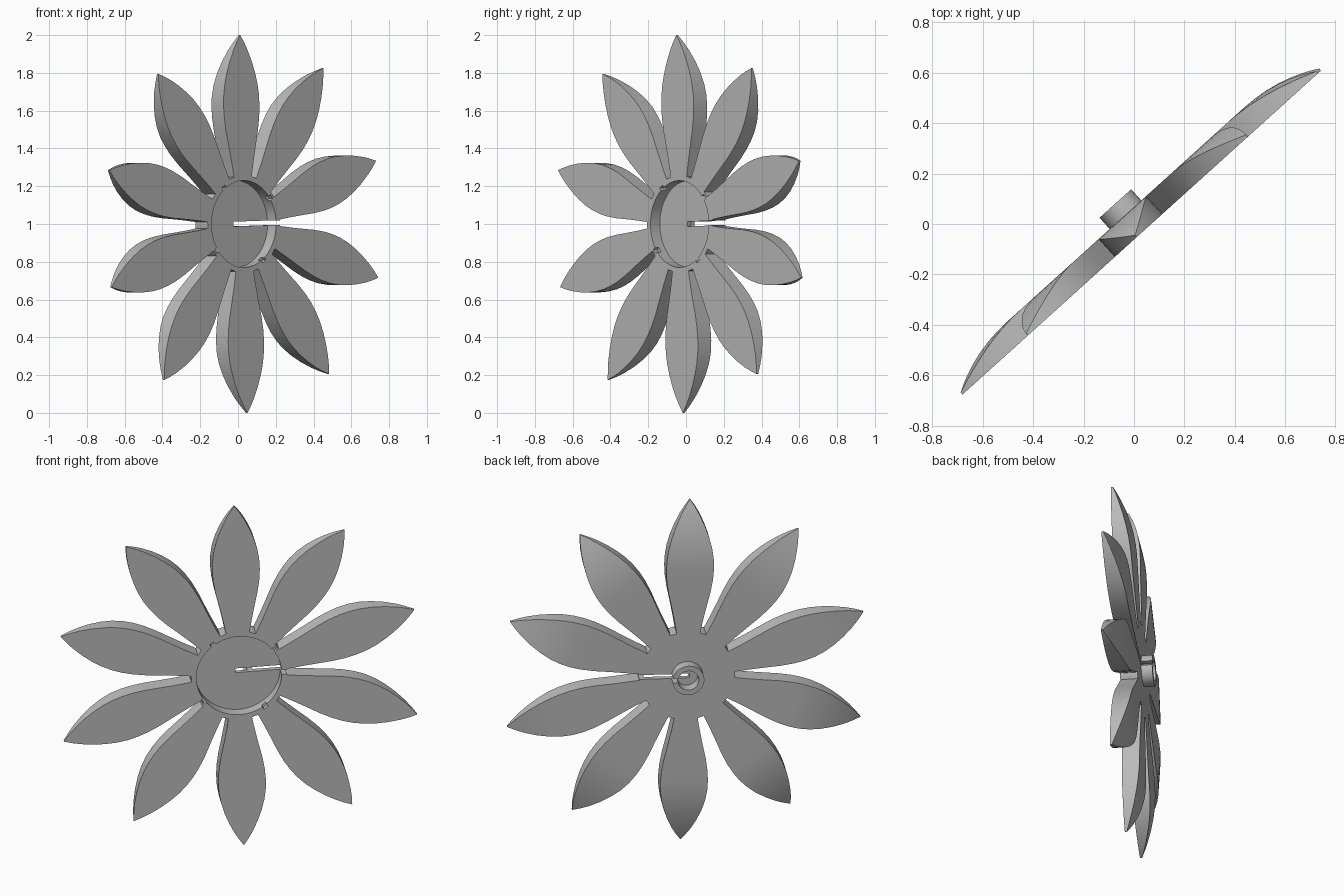
import bpy, bmesh, math
from mathutils import Matrix, Vector

if "Cube" in bpy.data.objects:
    bpy.data.objects.remove(bpy.data.objects["Cube"], do_unlink=True)

# Single matte grey
grey = bpy.data.materials.new("plain_grey")
grey.use_nodes = True
COLOR = (0.5, 0.5, 0.5, 1)
grey.diffuse_color = COLOR
grey.node_tree.nodes["Principled BSDF"].inputs["Base Color"].default_value = COLOR

# Flower frame: local x and y lie in the flat face, local z points out of it
HEADING = math.radians(42.1)
FRAME = (Matrix.Translation((0, 0, 1)) @ Matrix.Rotation(HEADING, 4, 'Z')
         @ Matrix.Rotation(math.pi / 2, 4, 'X'))
FRONT, BACK = 0.046, -0.05
PETALS, FIRST = 10, math.radians(19.5)
STEP = math.tau / PETALS
BASE_R, BASE_W = 0.25, 0.063
SLIT_ANGLE = FIRST - STEP / 2


def make_object(name, bm, mesh=None):
    if mesh is None:
        bmesh.ops.recalc_face_normals(bm, faces=bm.faces)
        mesh = bpy.data.meshes.new(name)
        bm.to_mesh(mesh)
        bm.free()
        mesh.materials.append(grey)
    obj = bpy.data.objects.new(name, mesh)
    bpy.context.scene.collection.objects.link(obj)
    return obj


def prism(name, points, low, high):
    bm = bmesh.new()
    face = bm.faces.new([bm.verts.new((x, y, low)) for x, y in points])
    top = bmesh.ops.extrude_face_region(bm, geom=[face])["geom"]
    verts = [g for g in top if isinstance(g, bmesh.types.BMVert)]
    bmesh.ops.translate(bm, verts=verts, vec=(0, 0, high - low))
    return make_object(name, bm)


def circle(radius, sides=64):
    return [(radius * math.cos(math.tau * i / sides), radius * math.sin(math.tau * i / sides))
            for i in range(sides)]


def box(x0, x1, half, angle):
    turn = Matrix.Rotation(angle, 2)
    return [turn @ Vector(p) for p in ((x0, -half), (x1, -half), (x1, half), (x0, half))]


def boolean(obj, other, operation):
    mod = obj.modifiers.new(operation.lower(), 'BOOLEAN')
    mod.operation, mod.solver, mod.object = operation, 'EXACT', other
    bpy.context.view_layer.objects.active = obj
    bpy.ops.object.modifier_apply(modifier=mod.name)
    bpy.data.objects.remove(other, do_unlink=True)


def smooth(obj):
    bpy.ops.object.select_all(action='DESELECT')
    obj.select_set(True)
    bpy.context.view_layer.objects.active = obj
    bpy.ops.object.shade_smooth_by_angle(angle=math.radians(30))


# Petal: rows of (distance, half width); the back curves forward to the tip
ROWS = [(BASE_R, BASE_W), (0.33, 0.078), (0.41, 0.095), (0.49, 0.113), (0.56, 0.124),
        (0.62, 0.128), (0.68, 0.126), (0.74, 0.117), (0.80, 0.101), (0.86, 0.079),
        (0.92, 0.051), (0.96, 0.028), (1.0, 0.001)]
CURVE_START, TIP_BACK = 0.62, 0.035


def back_height(r):
    t = max(0.0, (r - CURVE_START) / (1 - CURVE_START))
    return BACK + (TIP_BACK - BACK) * t ** 2


bm = bmesh.new()
rings = []
for r, w in ROWS:
    corners = ((-w, FRONT), (w, FRONT), (w, back_height(r)), (-w, back_height(r)))
    rings.append([bm.verts.new((r, y, z)) for y, z in corners])
for a, b in zip(rings, rings[1:]):
    for i in range(4):
        j = (i + 1) % 4
        bm.faces.new((a[i], a[j], b[j], b[i]))
bm.faces.new(rings[0])
bm.faces.new(rings[-1])
petal = make_object("petal_1", bm)
smooth(petal)
for k in range(PETALS):
    obj = petal if k == 0 else make_object("petal_%d" % (k + 1), None, petal.data)
    obj.matrix_world = FRAME @ Matrix.Rotation(FIRST + k * STEP, 4, 'Z')

# Hub plate whose corners meet the petal bases, leaving small notches between
outline = []
for k in range(PETALS):
    turn = Matrix.Rotation(FIRST + k * STEP, 2)
    outline += [turn @ Vector((BASE_R, -BASE_W)), turn @ Vector((BASE_R, BASE_W))]
hub = prism("hub", outline, BACK, FRONT)

# Rear collar, front recess, collar bore and cable slit
boolean(hub, prism("collar", circle(0.085), -0.11, BACK + 0.01), 'UNION')
boolean(hub, prism("recess_cutter", circle(0.23), -0.021, 0.1), 'DIFFERENCE')
boolean(hub, prism("bore_cutter", circle(0.056, 48), -0.2, BACK + 0.004), 'DIFFERENCE')
boolean(hub, prism("slit_cutter", box(-0.012, 0.27, 0.0125, SLIT_ANGLE), -0.2, 0.2), 'DIFFERENCE')

# Four small sockets around the recess rim
for k in range(4):
    angle = math.radians(36.5 + 90 * k)
    boolean(hub, prism("socket_cutter", box(0.21, 0.246, 0.014, angle), 0.018, 0.1), 'DIFFERENCE')
smooth(hub)
hub.matrix_world = FRAME
